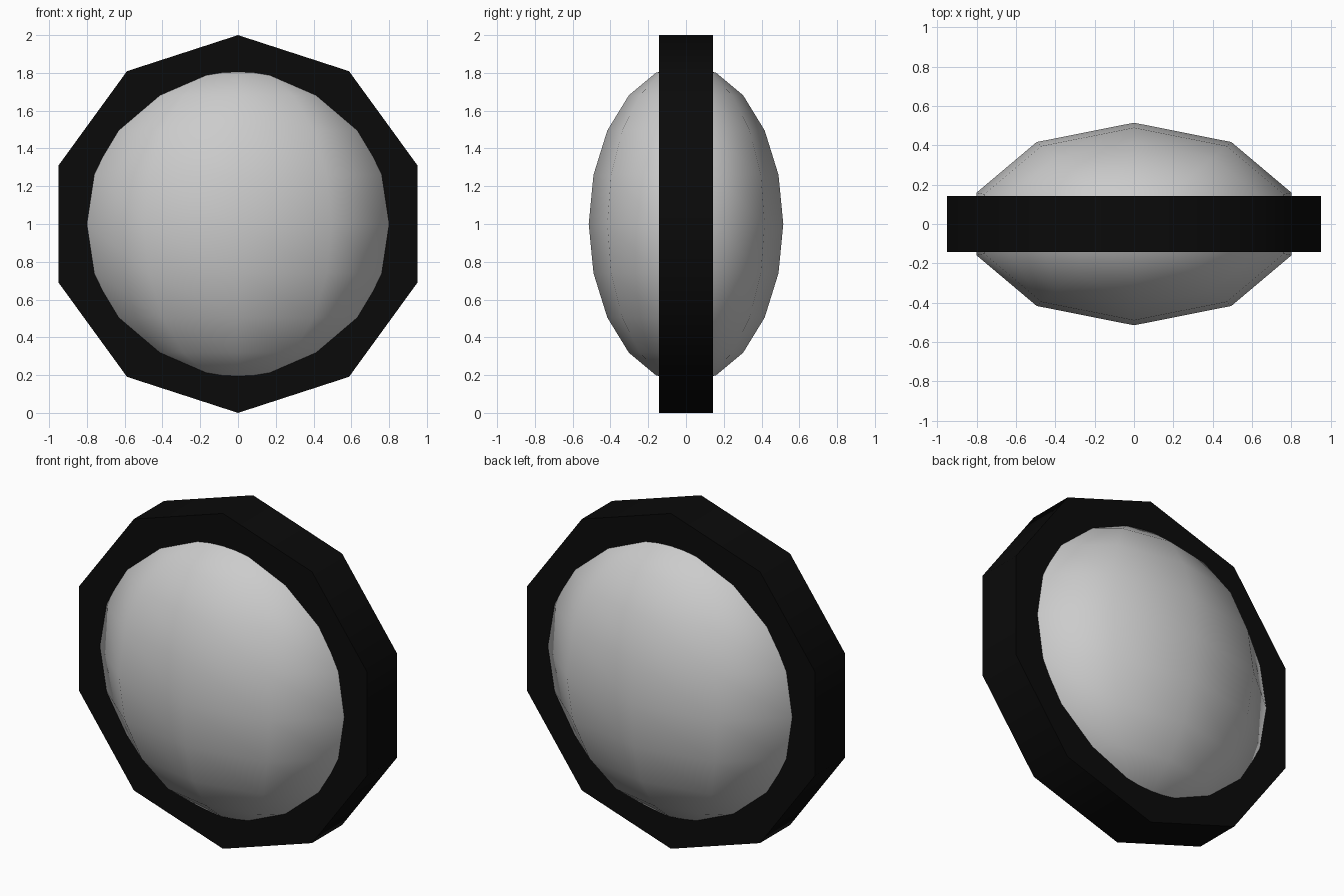
import bpy
import math

if "Cube" in bpy.data.objects:
    bpy.data.objects.remove(bpy.data.objects["Cube"])

# Tyre: ten-sided disc with its axis along y, a corner at top and bottom
bpy.ops.mesh.primitive_cylinder_add(
    vertices=10, radius=1.0, depth=0.284,
    location=(0, 0, 1), rotation=(math.radians(90), 0, 0))
tyre = bpy.context.object
tyre.name = "tyre"
bpy.ops.object.transform_apply(location=False, rotation=True, scale=True)
bpy.ops.object.shade_smooth_by_angle(angle=math.radians(45))

black = bpy.data.materials.new("black_rubber")
black.diffuse_color = (0.003, 0.003, 0.003, 1)
black.use_nodes = True
black.node_tree.nodes["Principled BSDF"].inputs["Base Color"].default_value = black.diffuse_color
tyre.data.materials.append(black)

# Hub: flattened low-poly sphere bulging out of both faces, poles along z
bpy.ops.mesh.primitive_uv_sphere_add(
    segments=10, ring_count=10, radius=1.0, location=(0, 0, 1))
hub = bpy.context.object
hub.name = "hub"
hub.scale = (0.842, 0.515, 0.842)
bpy.ops.object.transform_apply(location=False, rotation=True, scale=True)
bpy.ops.object.shade_smooth()
